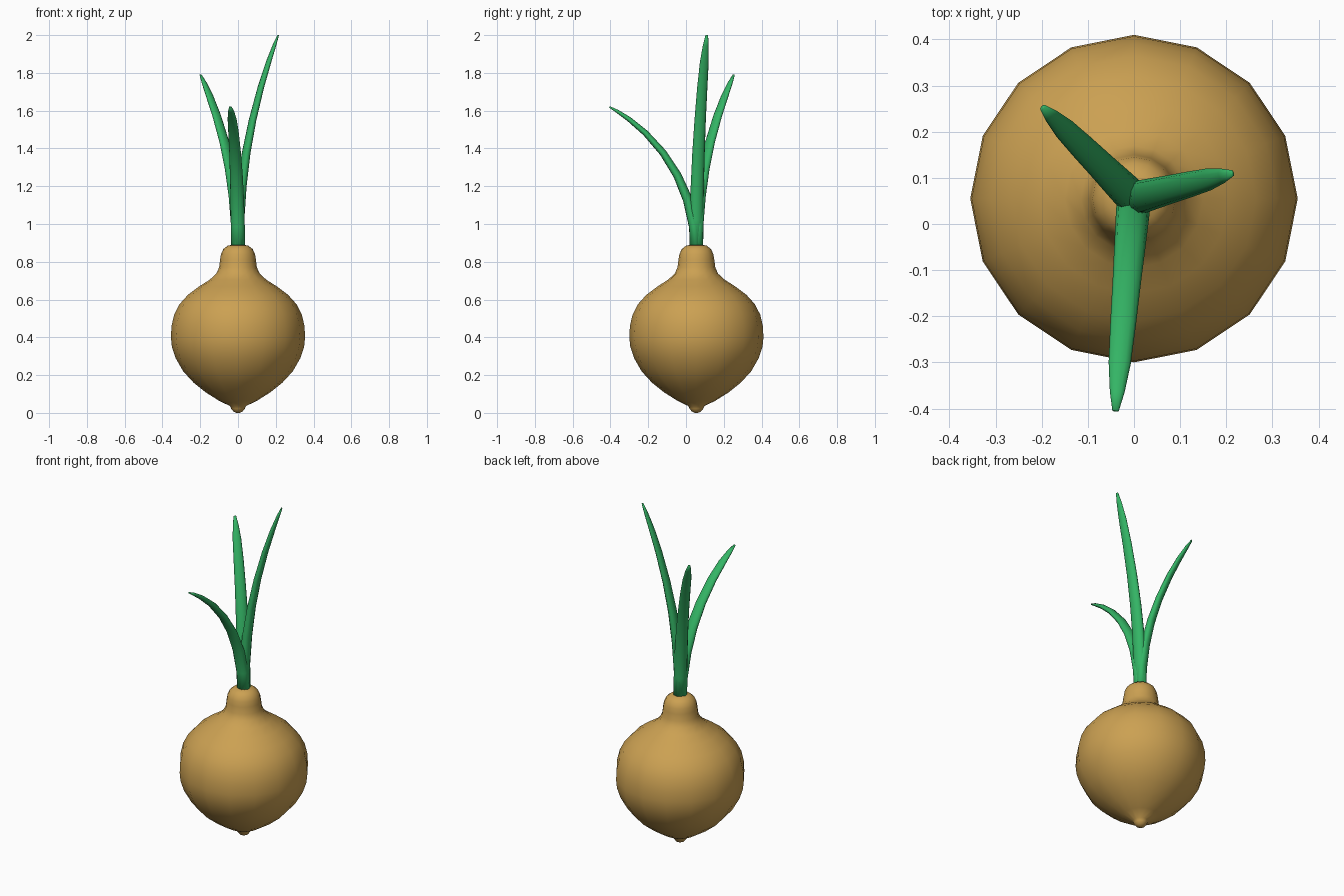
import bpy, bmesh, math
from mathutils import Vector

if "Cube" in bpy.data.objects:
    bpy.data.objects.remove(bpy.data.objects["Cube"])

CENTRE = Vector((0, 0.055, 0))


def material(name, colour):
    mat = bpy.data.materials.new(name)
    mat.diffuse_color = (*colour, 1)
    mat.use_nodes = True
    mat.node_tree.nodes["Principled BSDF"].inputs["Base Color"].default_value = mat.diffuse_color
    return mat


def loft(name, rings, mat):
    """Skin a list of equal-sized vertex rings and cap both ends."""
    bm = bmesh.new()
    loops = [[bm.verts.new(p) for p in ring] for ring in rings]
    n = len(loops[0])
    for a, b in zip(loops, loops[1:]):
        for i in range(n):
            j = (i + 1) % n
            bm.faces.new((a[i], a[j], b[j], b[i]))
    bm.faces.new(loops[0][::-1])
    bm.faces.new(loops[-1])
    bmesh.ops.recalc_face_normals(bm, faces=bm.faces)
    for f in bm.faces:
        f.smooth = True
    mesh = bpy.data.meshes.new(name)
    bm.to_mesh(mesh)
    bm.free()
    obj = bpy.data.objects.new(name, mesh)
    bpy.context.collection.objects.link(obj)
    mesh.materials.append(mat)
    return obj


def ellipse(centre, u, v, ru, rv, n):
    angles = [2 * math.pi * i / n for i in range(n)]
    return [centre + u * ru * math.cos(a) + v * rv * math.sin(a) for a in angles]


skin = material("onion_skin", (0.60, 0.355, 0.085))
green = material("leaf_green", (0.034, 0.46, 0.13))
X, Y, Z = Vector((1, 0, 0)), Vector((0, 1, 0)), Vector((0, 0, 1))

# Bulb with root nub and neck: (radius, height) profile, 16 sides
profile = [(0.008, 0.0), (0.025, 0.008), (0.036, 0.022), (0.042, 0.036),
           (0.10, 0.064), (0.17, 0.108), (0.235, 0.16), (0.29, 0.22),
           (0.33, 0.29), (0.35, 0.35), (0.355, 0.40), (0.352, 0.46),
           (0.338, 0.52), (0.31, 0.575), (0.265, 0.625), (0.205, 0.67),
           (0.15, 0.705), (0.115, 0.737), (0.10, 0.77), (0.095, 0.81),
           (0.09, 0.84), (0.078, 0.867), (0.055, 0.885), (0.02, 0.892)]
loft("bulb", [ellipse(CENTRE + Z * z, X, Y, r, r, 16) for r, z in profile], skin)

# Leaf cross-section along its length: (position, half width, half thickness)
sections = [(0, 0.037, 0.03), (0.15, 0.037, 0.029), (0.3, 0.036, 0.026),
            (0.45, 0.034, 0.022), (0.6, 0.031, 0.019), (0.75, 0.028, 0.016),
            (0.87, 0.024, 0.013), (0.95, 0.016, 0.009), (1, 0.007, 0.004)]


def leaf(name, dx, dy, top, base=0.85):
    """A flattened tapering blade that bends outward along a circular arc."""
    out = Vector((dx, dy, 0))
    reach, height = out.length, top - base
    out.normalize()
    side = Z.cross(out)
    bend = 2 * math.atan2(reach, height)
    radius = height / math.sin(bend)
    rings = []
    for t, w, d in sections:
        a = bend * t
        p = CENTRE + out * radius * (1 - math.cos(a)) + Z * (base + radius * math.sin(a))
        normal = out * math.cos(a) - Z * math.sin(a)
        rings.append(ellipse(p, side, normal, w, d, 12))
    loft(name, rings, green)


# Three leaves: tip offset from the neck axis and tip height
leaf("tall_leaf", 0.213, 0.055, 2.0)
leaf("middle_leaf", -0.198, 0.198, 1.79)
leaf("short_leaf", -0.04, -0.46, 1.62)
